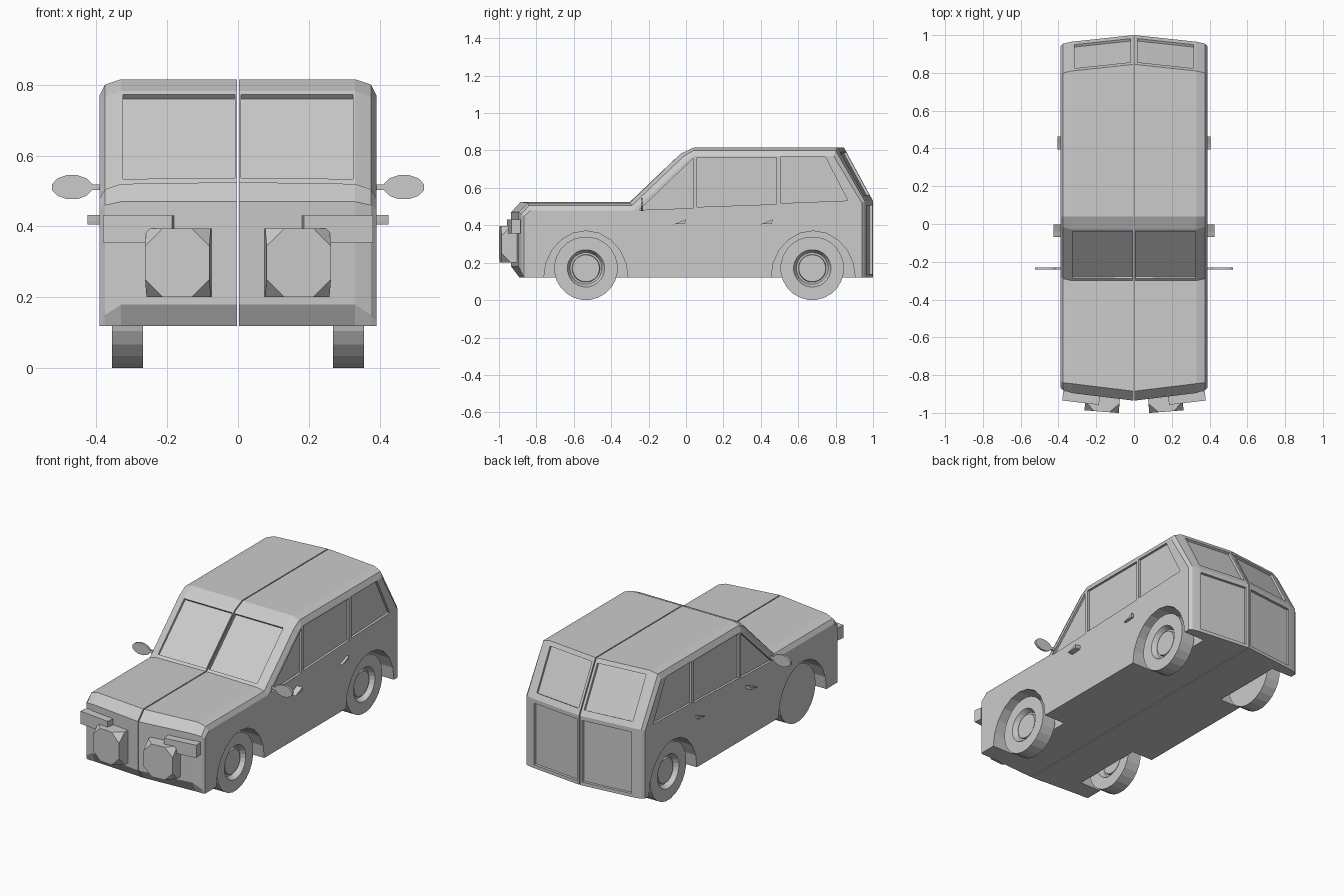
import bpy, bmesh, math
from mathutils import Vector, Matrix

if "Cube" in bpy.data.objects:
    bpy.data.objects.remove(bpy.data.objects["Cube"])


def make(name, bm):
    bmesh.ops.recalc_face_normals(bm, faces=bm.faces[:])
    me = bpy.data.meshes.new(name)
    bm.to_mesh(me)
    bm.free()
    ob = bpy.data.objects.new(name, me)
    bpy.context.collection.objects.link(ob)
    return ob


def mirror(ob):
    m = ob.modifiers.new("Mirror", 'MIRROR')
    m.use_mirror_merge = False
    return ob


def loft(bm, rings):
    """Skin closed rings of equal length and cap both ends."""
    vs = [[bm.verts.new(p) for p in r] for r in rings]
    n = len(vs[0])
    for a, b in zip(vs, vs[1:]):
        for i in range(n):
            j = (i + 1) % n
            bm.faces.new((a[i], a[j], b[j], b[i]))
    bm.faces.new(vs[0])
    bm.faces.new(vs[-1])


def prism(bm, pts, off):
    loft(bm, [pts, [Vector(p) + Vector(off) for p in pts]])


# Body half: side profiles (y, z) at four stations from centre to flank
stations = {
    0.003: [(-.89, .12), (-.935, .18), (-.935, .47), (-.885, .525), (-.30, .525),
            (-.03, .782), (.04, .815), (.845, .815), (1.0, .53), (1.0, .12)],
    0.33: [(-.87, .12), (-.895, .18), (-.895, .47), (-.845, .52), (-.30, .52),
           (-.03, .782), (.04, .815), (.81, .815), (.965, .53), (.965, .12)],
    0.375: [(-.87, .12), (-.88, .15), (-.88, .46), (-.84, .505), (-.29, .505),
            (-.015, .767), (.04, .80), (.80, .80), (.955, .53), (.955, .12)],
    0.39: [(-.865, .12), (-.865, .13), (-.865, .45), (-.83, .48), (-.28, .48),
           (.005, .745), (.04, .77), (.79, .77), (.94, .52), (.94, .12)],
}
bm = bmesh.new()
loft(bm, [[(x, y, z) for y, z in p] for x, p in stations.items()])
body = make("body", bm)

# Cutters: wheel arches, side windows, windscreen, rear window, rear door panel
bm = bmesh.new()
for cy in (-.535, .68):
    ring = [(.25, cy + .225 * math.cos(a), .118 + .252 * math.sin(a))
            for a in (math.tau * i / 20 for i in range(20))]
    prism(bm, ring, (.2, 0, 0))
for win in ([(-.25, .482), (.04, .492), (.04, .758)],
            [(.06, .498), (.485, .513), (.485, .762), (.06, .762)],
            [(.505, .518), (.865, .532), (.745, .766), (.505, .766)]):
    prism(bm, [(.376, y, z) for y, z in win], (.06, 0, 0))
prism(bm, [(x, y, z) for x, y, z in ((.008, -.277, .525), (.325, -.277, .525),
                                     (.325, -.03, .76), (.008, -.03, .76))],
      (0, -.05, .053))


def rear(x, z):
    return (x, 1.0 - .106 * x - max(0, z - .53) * .544 - .016, z)


prism(bm, [rear(.018, .555), rear(.315, .555), rear(.315, .785), rear(.018, .785)],
      (0, .06, .03))
prism(bm, [rear(.018, .14), rear(.32, .14), rear(.32, .505), rear(.018, .505)],
      (0, .06, 0))
cutter = make("body_cutter", bm)
cutter.hide_render = True
mod = body.modifiers.new("Cut", 'BOOLEAN')
mod.operation = 'DIFFERENCE'
mod.solver = 'EXACT'
mod.object = cutter
bpy.context.view_layer.objects.active = body
bpy.ops.object.modifier_apply(modifier="Cut")
bpy.data.objects.remove(cutter)
mirror(body)

# Wheels: (x, radius) rings; the front left one has its rim on the inner side
for name, cy, side, flip in (("front_right_wheel", -.535, 1, 1), ("rear_right_wheel", .675, 1, 1),
                             ("front_left_wheel", -.535, -1, -1), ("rear_left_wheel", .675, -1, 1)):
    bm = bmesh.new()
    prof = [(-.044, .17), (.044, .17), (.044, .1), (.014, .085), (.014, .075), (.026, .072)]
    loft(bm, [[(side * (.312 + flip * x), cy + r * math.cos(a), .17 + r * math.sin(a))
               for a in (math.tau * (i + .5) / 24 for i in range(24))] for x, r in prof])
    make(name, bm)


def box(name, centre, size, turn=0):
    bm = bmesh.new()
    bmesh.ops.create_cube(bm, size=1, matrix=Matrix.Translation(centre)
                          @ Matrix.Rotation(turn, 4, 'Z') @ Matrix.Diagonal((*size, 1)))
    return bm


# Headlights: blocks with cut front corners
bm = box("headlight", (0, 0, 0), (.182, .085, .194))
front = [v for v in bm.verts if v.co.y < 0]
bmesh.ops.bevel(bm, geom=front, offset=.05, segments=1, affect='VERTICES')
bm.transform(Matrix.Translation((.168, -.951, .298)) @ Matrix.Rotation(.08, 4, 'Z'))
mirror(make("headlight", bm))

# Indicator bars beside the headlights
mirror(make("indicator", box("indicator", (.28, -.921, .393), (.196, .05, .075), .12)))

# Wing mirrors: thin rounded plates on stalks
bm = bmesh.new()
prism(bm, [(.468 + .058 * math.cos(a), -.241, .511 + .035 * math.sin(a))
           for a in (math.tau * (i + .5) / 12 for i in range(12))], (0, .012, 0))
mirror(make("wing_mirror", bm))
mirror(make("mirror_stalk", box("mirror_stalk", (.398, -.235, .511), (.045, .012, .016))))

# Door handles: wedges standing off the flank
for name, y, d in (("front_door_handle", -.035, .035), ("rear_door_handle", .43, .015)):
    bm = bmesh.new()
    prism(bm, [(.385, y - .035, .405), (.385, y + .03, .41),
               (.385, y + .033, .432), (.385, y - .005, .415)], (d + .005, 0, 0))
    mirror(make(name, bm))
